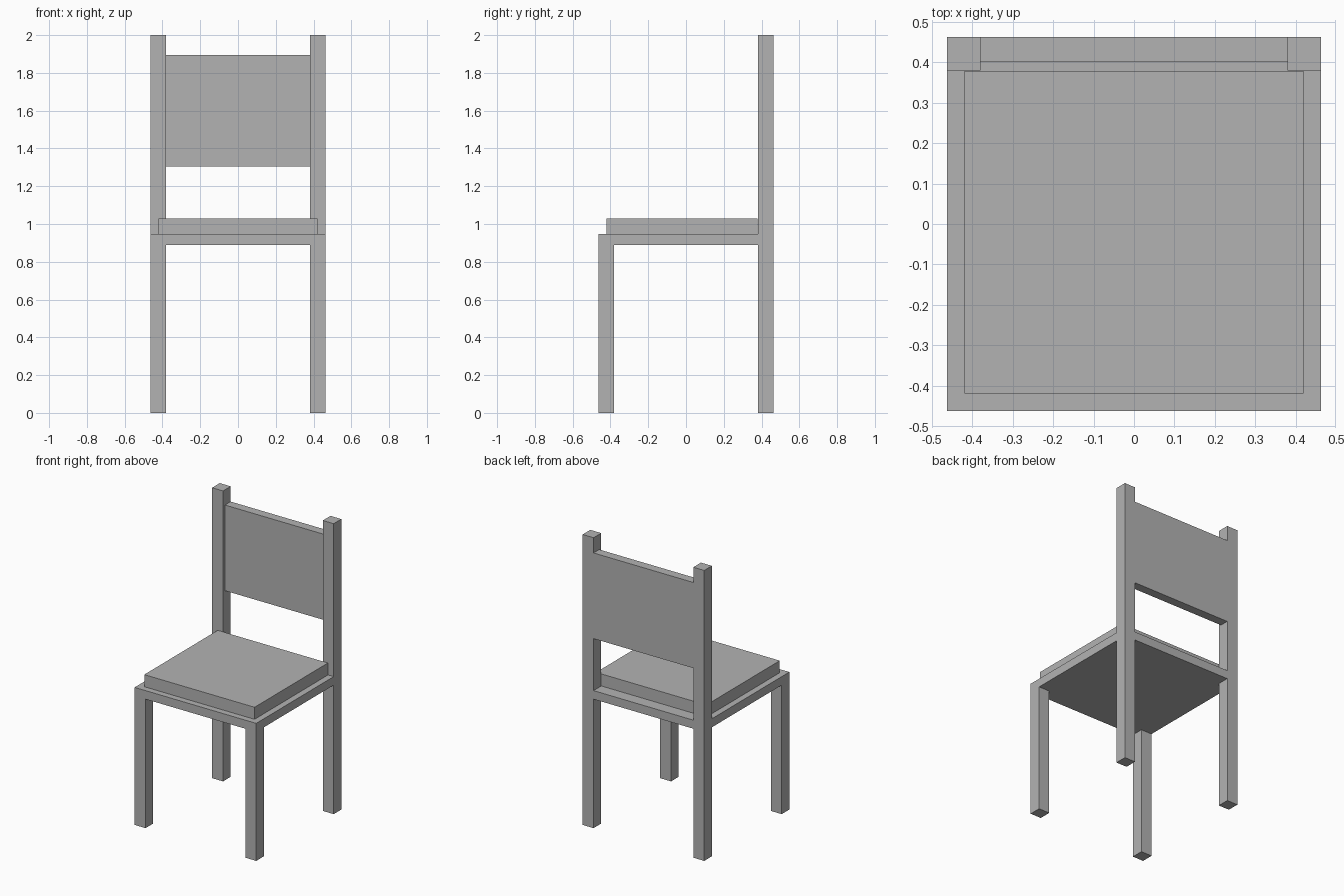
import bpy, bmesh

if "Cube" in bpy.data.objects:
    bpy.data.objects.remove(bpy.data.objects["Cube"])

OUT, IN = 0.463, 0.38          # outer and inner faces of the posts
SEAT_LOW, SEAT_TOP = 0.888, 0.947

grey = bpy.data.materials.new("grey")
grey.diffuse_color = (0.45, 0.45, 0.45, 1)
grey.use_nodes = True
grey.node_tree.nodes["Principled BSDF"].inputs["Base Color"].default_value = grey.diffuse_color


def finish(name, bm):
    mesh = bpy.data.meshes.new(name)
    bmesh.ops.recalc_face_normals(bm, faces=bm.faces[:])
    bm.to_mesh(mesh)
    bm.free()
    mesh.materials.append(grey)
    bpy.context.collection.objects.link(bpy.data.objects.new(name, mesh))


def box(name, low, high):
    bm = bmesh.new()
    bmesh.ops.create_cube(bm, size=1)
    for v in bm.verts:
        v.co = [(a + b) / 2 + c * (b - a) for a, b, c in zip(low, high, v.co)]
    finish(name, bm)


def extrude_to(bm, faces, z):
    """Extrude faces vertically so that their ends lie at height z."""
    for face in faces:
        new = bmesh.ops.extrude_discrete_faces(bm, faces=[face])["faces"][0]
        for v in new.verts:
            v.co.z = z


def corners(bm, z, back_only=False):
    """Corner cells of the seat frame at height z."""
    picked = []
    for f in bm.faces:
        c = f.calc_center_median()
        if (abs(c.z - z) < 1e-4 and abs(f.normal.z) > 0.5 and abs(c.x) > IN
                and (c.y if back_only else abs(c.y)) > IN):
            picked.append(f)
    return picked


# Frame: a gridded seat slab whose corners grow into legs and back posts
bm = bmesh.new()
steps = (-OUT, -IN, IN, OUT)
layers = [[[bm.verts.new((x, y, z)) for x in steps] for y in steps]
          for z in (SEAT_LOW, SEAT_TOP)]
for g in layers:
    for j in range(3):
        for i in range(3):
            bm.faces.new((g[j][i], g[j][i + 1], g[j + 1][i + 1], g[j + 1][i]))
low, top = layers
rim = [(0, i) for i in range(3)] + [(i, 3) for i in range(3)]
rim += [(3, 3 - i) for i in range(3)] + [(3 - i, 0) for i in range(3)]
for (a, b), (c, d) in zip(rim, rim[1:] + rim[:1]):
    bm.faces.new((low[a][b], low[c][d], top[c][d], top[a][b]))
bmesh.ops.recalc_face_normals(bm, faces=bm.faces[:])
extrude_to(bm, corners(bm, SEAT_LOW), 0)
extrude_to(bm, corners(bm, SEAT_TOP, back_only=True), 2)
bmesh.ops.dissolve_limit(bm, angle_limit=0.01, verts=bm.verts[:], edges=bm.edges[:])
finish("chair_frame", bm)

# Cushion resting on the frame, ending at the back posts
box("seat_cushion", (-0.42, -0.42, SEAT_TOP), (0.42, 0.379, 1.03))

# Back panel between the posts, flush at the rear
box("back_panel", (-IN, 0.401, 1.305), (IN, OUT, 1.895))
